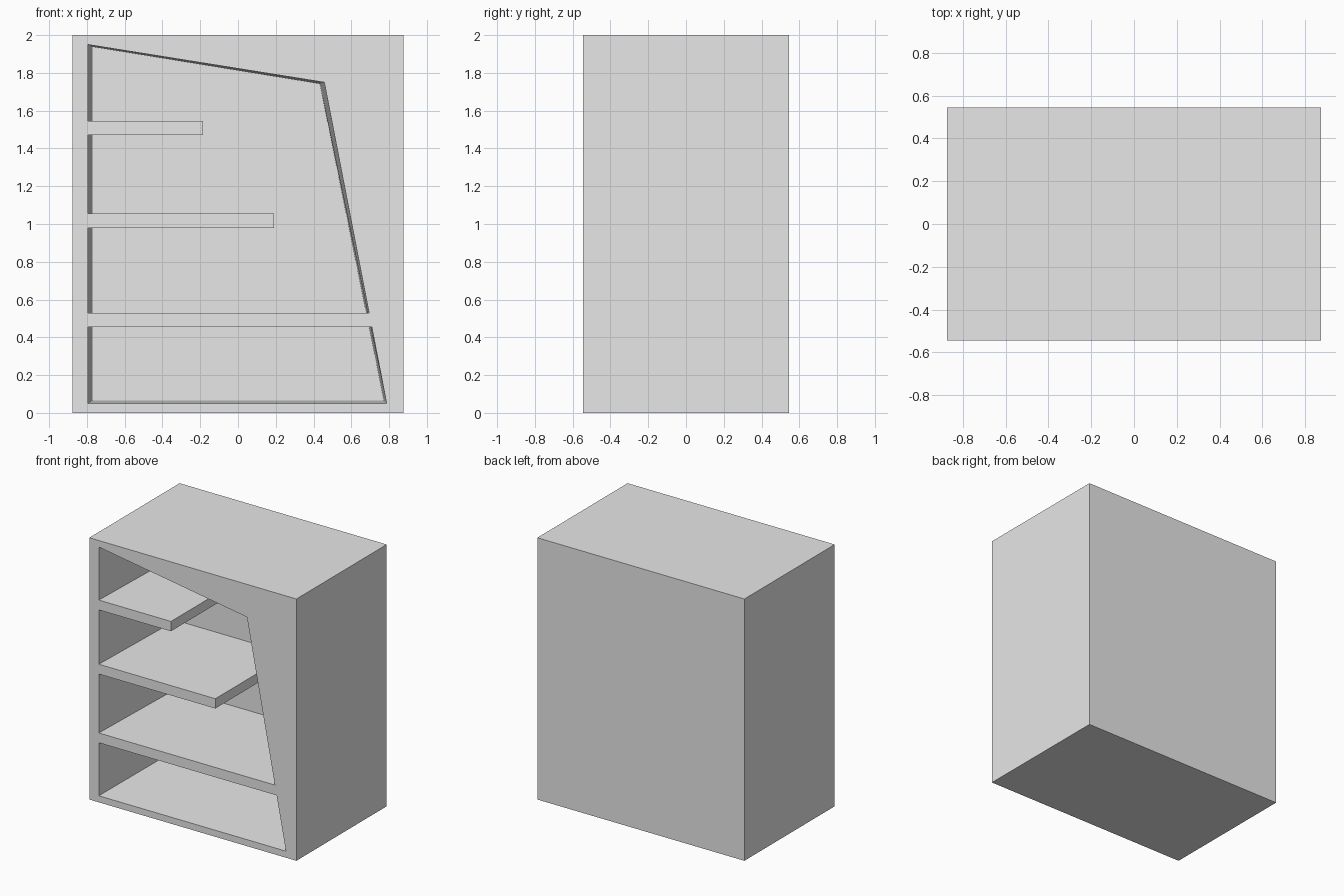
import bpy
import bmesh

cube = bpy.data.objects.get("Cube")
if cube:
    bpy.data.objects.remove(cube, do_unlink=True)

grey = bpy.data.materials.new("light grey")
grey.use_nodes = True
colour = (0.8, 0.8, 0.8, 1)
grey.diffuse_color = colour
grey.node_tree.nodes["Principled BSDF"].inputs["Base Color"].default_value = colour

FRONT, BACK = -0.545, 0.545
CAVITY_BACK = 0.35


def loft(name, sections):
    """Join (y, xz outline) sections in order and cap both ends."""
    bm = bmesh.new()
    rings = [[bm.verts.new((x, y, z)) for x, z in outline]
             for y, outline in sections]
    for a, b in zip(rings, rings[1:]):
        for i in range(len(a)):
            j = (i + 1) % len(a)
            bm.faces.new((a[i], a[j], b[j], b[i]))
    bm.faces.new(rings[0])
    bm.faces.new(rings[-1])
    bmesh.ops.recalc_face_normals(bm, faces=bm.faces)
    mesh = bpy.data.meshes.new(name)
    bm.to_mesh(mesh)
    bm.free()
    mesh.materials.append(grey)
    obj = bpy.data.objects.new(name, mesh)
    bpy.context.collection.objects.link(obj)
    return obj


# Outlines run bottom left, bottom right, top right, top left
outer = [(-0.875, 0), (0.875, 0), (0.875, 2), (-0.875, 2)]
mouth = [(-0.795, 0.05), (0.787, 0.05), (0.457, 1.75), (-0.795, 1.95)]
rear = [(-0.77, 0.065), (0.772, 0.065), (0.433, 1.742), (-0.77, 1.938)]

# Cabinet shell with a tapering, slant-sided recess
loft("cabinet_shell", [(BACK, outer), (FRONT, outer),
                       (FRONT, mouth), (CAVITY_BACK, rear)])


def wall_x(outline, z):
    """x of the slanted right wall at height z."""
    (x0, z0), (x1, z1) = outline[1], outline[2]
    return x0 + (x1 - x0) * (z - z0) / (z1 - z0)


def shelf(name, bottom, top, end=None):
    """Shelf from the left wall to x = end, or to the slanted wall."""
    sections = []
    for y, outline in ((FRONT, mouth), (CAVITY_BACK, rear)):
        left = outline[0][0]
        low, high = [wall_x(outline, z) if end is None else end
                     for z in (bottom, top)]
        sections.append((y, [(left, bottom), (low, bottom),
                             (high, top), (left, top)]))
    loft(name, sections)


# Shelves, longer towards the bottom
shelf("lower_shelf", 0.455, 0.53)
shelf("middle_shelf", 0.98, 1.055, 0.19)
shelf("upper_shelf", 1.47, 1.545, -0.185)
